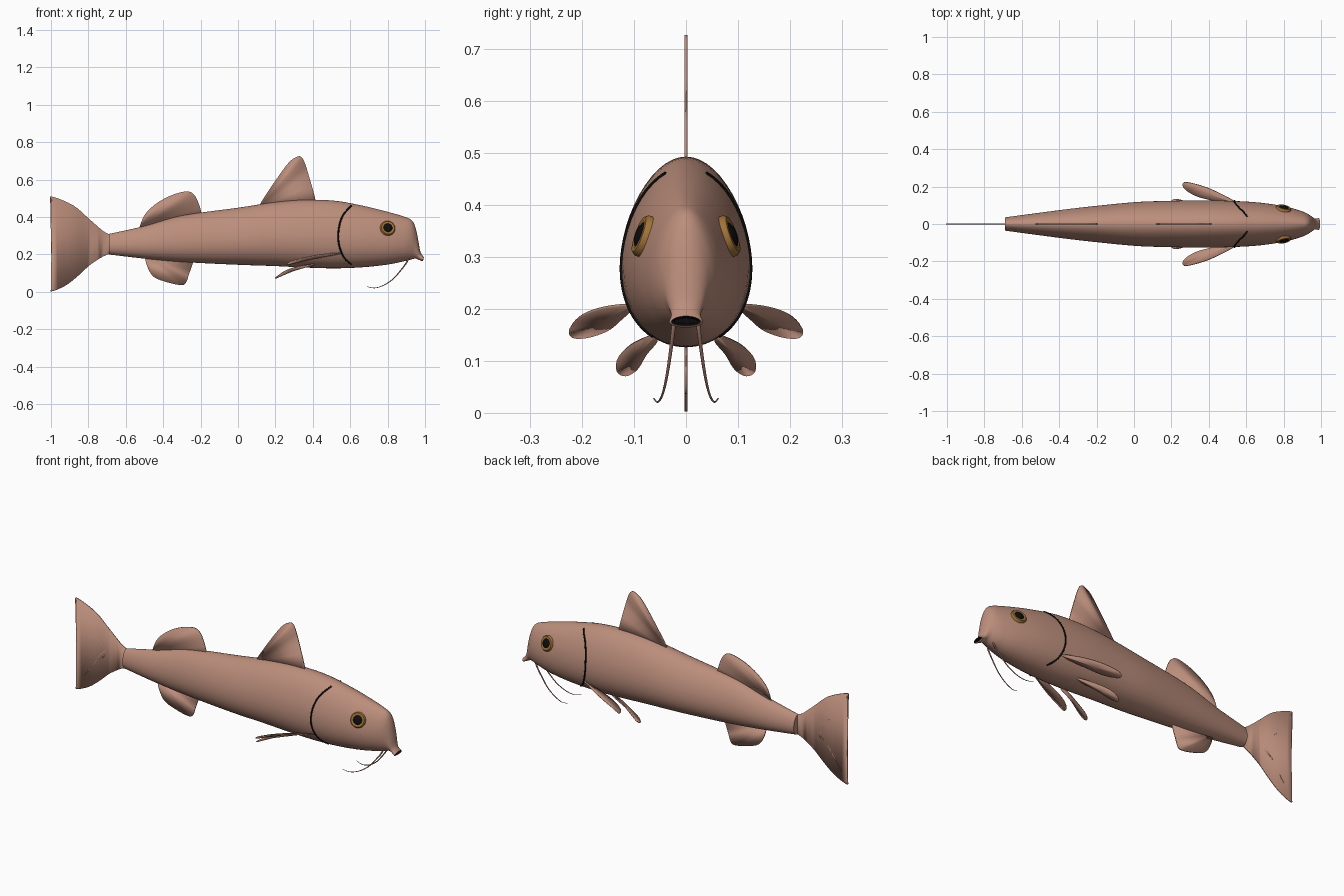
import bpy, bmesh, math
from mathutils import Vector

if "Cube" in bpy.data.objects:
    bpy.data.objects.remove(bpy.data.objects["Cube"])


def material(name, rgb):
    m = bpy.data.materials.new(name)
    m.use_nodes = True
    m.diffuse_color = (*rgb, 1)
    bsdf = m.node_tree.nodes["Principled BSDF"]
    bsdf.inputs["Base Color"].default_value = (*rgb, 1)
    bsdf.inputs["Roughness"].default_value = 0.7
    return m


skin = material("rosy brown skin", (0.50, 0.27, 0.20))
black = material("black", (0.004, 0.004, 0.004))
amber = material("amber iris", (0.36, 0.17, 0.04))


def finish(bm, name, mats, angle=40):
    bmesh.ops.recalc_face_normals(bm, faces=bm.faces)
    me = bpy.data.meshes.new(name)
    bm.to_mesh(me)
    bm.free()
    ob = bpy.data.objects.new(name, me)
    bpy.context.collection.objects.link(ob)
    for m in mats:
        me.materials.append(m)
    bpy.ops.object.select_all(action="DESELECT")
    ob.select_set(True)
    bpy.context.view_layer.objects.active = ob
    bpy.ops.object.shade_smooth_by_angle(angle=math.radians(angle))
    return ob


def spline(points, steps, closed=False):
    """Catmull-Rom samples through points of any dimension."""
    n = len(points)
    get = (lambda i: points[i % n]) if closed else (lambda i: points[max(0, min(n - 1, i))])
    out = []
    for i in range(n if closed else n - 1):
        for s in range(steps):
            t = s / steps
            out.append([b + 0.5 * t * (c - a + t * (2*a - 5*b + 4*c - d + t * (3*(b - c) + d - a)))
                        for a, b, c, d in zip(get(i - 1), get(i), get(i + 1), get(i + 2))])
    return out if closed else out + [list(points[-1])]


# Body sections: top x, top z, bottom x, bottom z, half width
SECTIONS = [
    (-.69, .31, -.69, .20, .035), (-.5, .352, -.5, .178, .06),
    (-.3, .408, -.3, .16, .085), (0, .45, 0, .145, .115),
    (.2, .48, .2, .138, .122), (.36, .492, .36, .13, .125),
    (.52, .487, .52, .126, .122), (.67, .46, .67, .132, .113),
    (.8, .428, .8, .146, .094), (.89, .402, .88, .162, .072),
    (.93, .382, .915, .17, .057), (.95, .34, .935, .176, .045),
    (.963, .28, .95, .178, .036), (.975, .215, .965, .172, .028),
    (.99, .19, .985, .164, .032)]
SMOOTH = spline(SECTIONS, 5)


def side(w, angle):
    # Egg-shaped cross-section, widest below the middle
    return w * math.sin(angle) * (1 - 0.17 * math.cos(angle))


def surface(x, z):
    """Point on the left flank at a given length and height."""
    i = next(k for k, s in enumerate(SMOOTH) if s[0] >= x)
    a, b = SMOOTH[i - 1], SMOOTH[i]
    t = (x - a[0]) / (b[0] - a[0])
    _, top, _, low, w = [p + (q - p) * t for p, q in zip(a, b)]
    c = max(-1, min(1, (2 * z - top - low) / (top - low)))
    return Vector((x, side(w, math.acos(c)), z))


def normal(x, z, e=0.01):
    du = surface(x + e, z) - surface(x - e, z)
    dv = surface(x, z + e) - surface(x, z - e)
    return dv.cross(du).normalized()


# Body with lips and a dark mouth hollow
def make_body(ring=48):
    bm = bmesh.new()
    rows = []
    lips = [(.994, .186, .99, .168, .028), (.978, .182, .976, .172, .022)]
    for tx, tz, bx, bz, w in SMOOTH + lips:
        row = []
        for k in range(ring):
            a = 2 * math.pi * k / ring
            f = (1 + math.cos(a)) / 2
            row.append(bm.verts.new((bx + (tx - bx) * f, side(w, a), bz + (tz - bz) * f)))
        rows.append(row)
    for r, (p, q) in enumerate(zip(rows, rows[1:])):
        for k in range(ring):
            j = (k + 1) % ring
            f = bm.faces.new((p[k], p[j], q[j], q[k]))
            f.material_index = int(r == len(rows) - 2)
    bm.faces.new(rows[0])
    bm.faces.new(rows[-1]).material_index = 1
    finish(bm, "body", [skin, black], 60)


make_body()


# Fins: smooth outlines filled as a fan or one flat face, then thickened
def fin(name, outline, thickness=0.006, fan=False):
    bm = bmesh.new()
    vs = [bm.verts.new(p) for p in outline]
    if fan:
        c = bm.verts.new(sum((v.co for v in vs), Vector()) / len(vs))
        for i, v in enumerate(vs):
            bm.faces.new((v, vs[(i + 1) % len(vs)], c))
    else:
        bm.faces.new(vs)
        bmesh.ops.triangulate(bm, faces=bm.faces)
    ob = finish(bm, name, [skin])
    mod = ob.modifiers.new("thickness", "SOLIDIFY")
    mod.thickness = thickness
    mod.offset = 0


def flat_fin(name, points):
    fin(name, [(x, 0, z) for x, z in spline(points, 4)])


flat_fin("dorsal_fin", [(.11, .45), (.13, .49), (.2, .595), (.27, .69), (.31, .72), (.335, .724),
                        (.355, .695), (.385, .6), (.415, .485), (.4, .46)])
flat_fin("rear_dorsal_fin", [(-.53, .335), (-.5, .41), (-.44, .47), (-.36, .515), (-.28, .537),
                             (-.24, .525), (-.215, .485), (-.195, .42), (-.2, .39)])
flat_fin("anal_fin", [(-.5, .195), (-.485, .135), (-.45, .08), (-.38, .052), (-.31, .037),
                      (-.28, .046), (-.26, .1), (-.24, .16), (-.24, .19)])
flat_fin("tail_fin", [(-.68, .305), (-.72, .325), (-.79, .385), (-.88, .462), (-.995, .51),
                      (-.995, .485), (-.96, .41), (-.89, .34), (-.83, .285), (-.815, .25),
                      (-.83, .22), (-.89, .185), (-.95, .11), (-.995, .025), (-.995, .003),
                      (-.92, .035), (-.85, .09), (-.79, .145), (-.72, .19), (-.68, .205)])

PECTORAL = [(.55, .112, .207), (.47, .158, .202), (.38, .198, .188), (.29, .222, .165),
            (.262, .218, .147), (.27, .188, .147), (.33, .15, .16), (.42, .125, .18), (.52, .105, .2)]
PELVIC = [(.41, .066, .148), (.32, .1, .135), (.25, .128, .11), (.21, .132, .082),
          (.2, .115, .073), (.23, .093, .086), (.3, .075, .115), (.38, .055, .14)]
# Barbel path and gill line (x, z)
BARBEL = [(.915, .022, .185), (.9, .025, .155), (.87, .03, .115), (.83, .037, .07),
          (.78, .045, .036), (.73, .054, .021), (.69, .062, .028)]
GILL = [(.605, .46), (.565, .415), (.543, .36), (.536, .29), (.546, .23), (.57, .18), (.605, .148)]


def tube(name, points, radii, mat):
    cu = bpy.data.curves.new(name, "CURVE")
    cu.dimensions = "3D"
    cu.bevel_depth = 1
    cu.bevel_resolution = 2
    cu.use_fill_caps = True
    sp = cu.splines.new("POLY")
    sp.points.add(len(points) - 1)
    for p, co, r in zip(sp.points, points, radii):
        p.co = (*co, 1)
        p.radius = r
    sp.use_smooth = True
    cu.materials.append(mat)
    bpy.context.collection.objects.link(bpy.data.objects.new(name, cu))


# Eye: a lens on the flank with a raised amber ring and black pupil
def make_eye(name, s):
    centre, n = surface(.8, .34), normal(.8, .34)
    if n.y < 0:
        n = -n
    u = Vector((0, 0, 1)).cross(n).normalized()
    v = n.cross(u)
    bm = bmesh.new()
    profile = [(.041, -.012), (.041, .003), (.036, .010), (.028, .011), (.024, .009),
               (.023, .010), (.015, .014), (.007, .016)]
    rows = []
    for r, h in profile:
        rows.append([])
        for k in range(28):
            a = 2 * math.pi * k / 28
            p = centre + n * h + u * r * math.cos(a) + v * r * math.sin(a)
            rows[-1].append(bm.verts.new((p.x, p.y * s, p.z)))
    for i, (p, q) in enumerate(zip(rows, rows[1:])):
        for k in range(28):
            j = (k + 1) % 28
            bm.faces.new((p[k], p[j], q[j], q[k])).material_index = int(i >= 4)
    bm.faces.new(rows[-1]).material_index = 1
    finish(bm, name, [amber, black])


# Paired parts on both flanks
for label, s in (("left", 1), ("right", -1)):
    def flip(points):
        return [(x, y * s, z) for x, y, z in points]
    fin(label + "_pectoral_fin", flip(spline(PECTORAL, 4, True)), fan=True)
    fin(label + "_pelvic_fin", flip(spline(PELVIC, 4, True)), fan=True)
    path = flip(spline(BARBEL, 5))
    tube(label + "_barbel", path, [.0045 - .0035 * i / len(path) for i in range(len(path))], skin)
    slit = flip([surface(x, z) for x, z in spline(GILL, 6)])
    tube(label + "_gill_slit", slit, [.0045] * len(slit), black)
    make_eye(label + "_eye", s)
